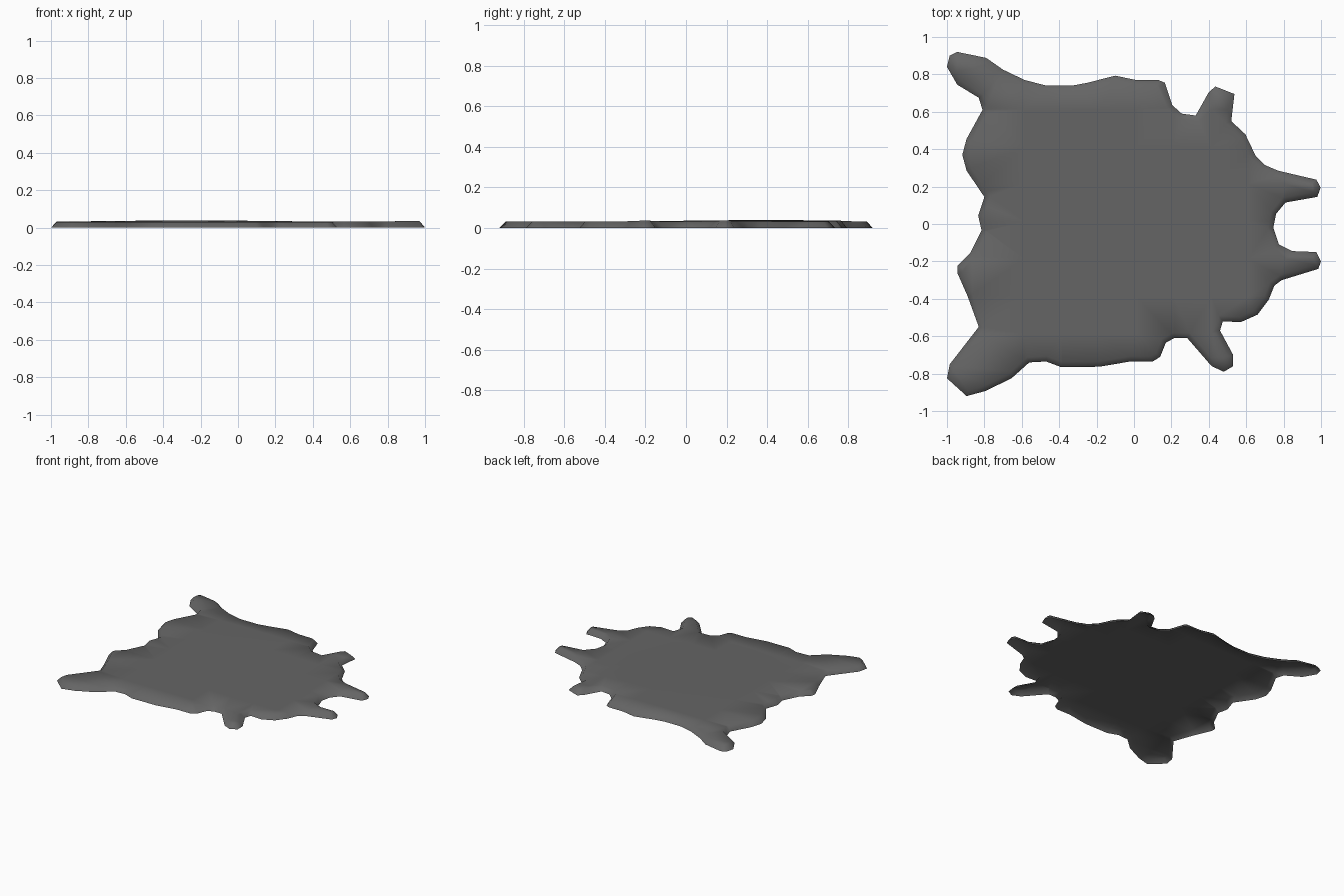
import bpy, bmesh
from mathutils import Vector
import math

if "Cube" in bpy.data.objects:
    bpy.data.objects.remove(bpy.data.objects["Cube"])

# Hide outline seen from above, counter-clockwise from the right-hand leg tip
OUTLINE = [
    (.998, .195), (.975, .237), (.77, .285), (.70, .315), (.65, .365), (.595, .48), (.52, .55),
    (.537, .695), (.435, .735), (.40, .705), (.33, .58), (.255, .59), (.205, .635),
    (.165, .755), (.13, .77), (.01, .77), (-.10, .793), (-.25, .755), (-.33, .74),
    (-.47, .74), (-.585, .77), (-.70, .825), (-.79, .888), (-.945, .92), (-.985, .90),
    (-1, .84), (-.945, .745), (-.83, .675), (-.81, .61), (-.895, .455), (-.918, .37),
    (-.895, .285), (-.80, .145), (-.833, .045), (-.815, -.035), (-.875, -.155),
    (-.945, -.225), (-.945, -.26), (-.89, -.385), (-.83, -.55), (-.985, -.75),
    (-1, -.825), (-.895, -.92), (-.795, -.893), (-.655, -.825), (-.56, -.74),
    (-.47, -.735), (-.39, -.765), (-.185, -.763), (-.02, -.735), (.10, -.735),
    (.14, -.71), (.17, -.635), (.215, -.61), (.285, -.61), (.415, -.76), (.48, -.79),
    (.53, -.76), (.53, -.70), (.46, -.57), (.475, -.52), (.57, -.525), (.66, -.485),
    (.72, -.405), (.75, -.33), (.79, -.30), (.985, -.24), (1, -.20), (.975, -.15),
    (.845, -.145), (.775, -.11), (.745, -.02), (.76, .055), (.81, .115), (.98, .145)]

INSET = 0.028


def height(x, y):
    """Gentle swell of the upper surface."""
    return 0.031 + 0.008 * math.exp(-((x + .25) ** 2 + (y - .4) ** 2) / .3) \
                 + 0.006 * max(0.0, x) ** 4


bm = bmesh.new()

# Open sheet: floor outline, with no underside
base = [bm.verts.new((x, y, 0)) for x, y in OUTLINE]

# Sloping rim: every top point moves inward along its corner bisector
rim = []
n = len(OUTLINE)
for i in range(n):
    a, b, c = (Vector(OUTLINE[k % n]) for k in (i - 1, i, i + 1))
    d1, d2 = (b - a).normalized(), (c - b).normalized()
    normal = Vector((-d1.y - d2.y, d1.x + d2.x)).normalized()
    cos_half = max(0.75, normal.dot(Vector((-d1.y, d1.x))))
    p = b + normal * INSET / cos_half
    rim.append(bm.verts.new((p.x, p.y, 0.033)))
for i in range(n):
    j = (i + 1) % n
    bm.faces.new((base[i], base[j], rim[j], rim[i]))
bm.faces.new(rim)

# Slice the top into a grid so that it shades and swells softly
for axis in (0, 1):
    for k in range(-4, 5):
        co, no = Vector(), Vector()
        co[axis], no[axis] = k * 0.2 + 0.013, 1
        faces = [f for f in bm.faces if all(v.co.z > 0.03 for v in f.verts)]
        geom = set(faces)
        for f in faces:
            geom.update(f.edges)
            geom.update(f.verts)
        bmesh.ops.bisect_plane(bm, geom=list(geom), dist=1e-4, plane_co=co, plane_no=no)
for v in bm.verts:
    if v.co.z > 0.03:
        v.co.z = height(v.co.x, v.co.y)

bmesh.ops.triangulate(bm, faces=[f for f in bm.faces if len(f.verts) > 4])
for f in bm.faces:
    f.smooth = True
mesh = bpy.data.meshes.new("hide_rug")
bm.to_mesh(mesh)
bm.free()

rug = bpy.data.objects.new("hide_rug", mesh)
bpy.context.collection.objects.link(rug)

# Dark grey hide
hide = bpy.data.materials.new("dark_hide")
hide.diffuse_color = (0.13, 0.13, 0.13, 1)
hide.use_nodes = True
hide.node_tree.nodes["Principled BSDF"].inputs["Base Color"].default_value = hide.diffuse_color
mesh.materials.append(hide)
